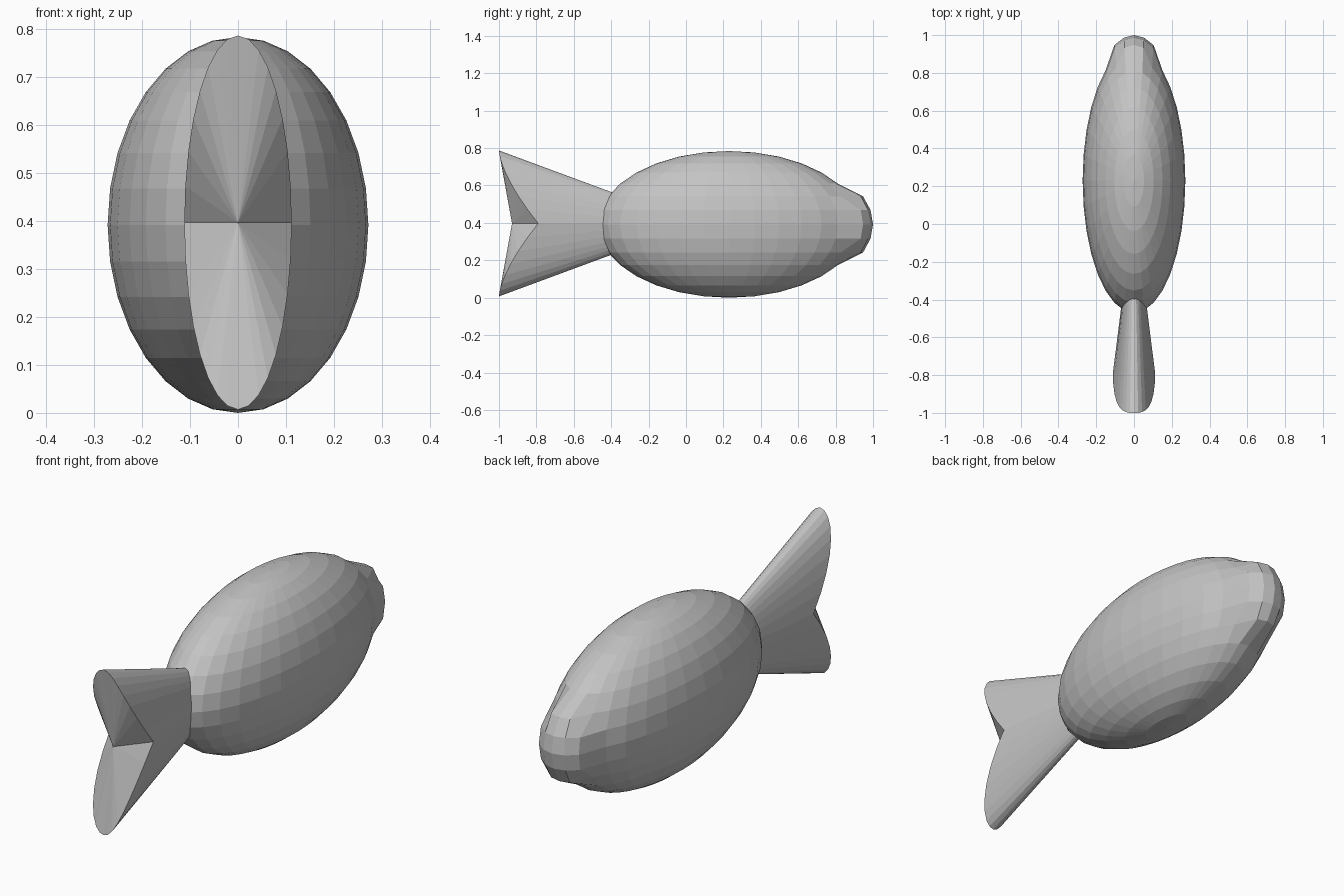
import bpy, bmesh, math
from mathutils import Matrix

if "Cube" in bpy.data.objects:
    bpy.data.objects.remove(bpy.data.objects["Cube"])

grey = bpy.data.materials.new("plain grey")
grey.diffuse_color = (0.55, 0.55, 0.55, 1)
grey.use_nodes = True
grey.node_tree.nodes["Principled BSDF"].inputs["Base Color"].default_value = grey.diffuse_color


def finish(bm, name):
    bmesh.ops.recalc_face_normals(bm, faces=bm.faces)
    mesh = bpy.data.meshes.new(name)
    bm.to_mesh(mesh)
    bm.free()
    mesh.materials.append(grey)
    obj = bpy.data.objects.new(name, mesh)
    bpy.context.collection.objects.link(obj)
    return obj


# Body: stretched sphere with the snout pulled forward
bm = bmesh.new()
bmesh.ops.create_uvsphere(bm, u_segments=32, v_segments=16, radius=1)
for v in bm.verts:
    snout = 0.07 if v.co.y > 0.88 else 0
    v.co = (v.co.x * 0.272, 0.23 + v.co.y * 0.70 + snout, 0.392 + v.co.z * 0.392)
finish(bm, "fish_body")

# Tail: flared elliptical tube with a notched, fanned end
N = 32
ZC = 0.397
bm = bmesh.new()
rim, root = [], []
for i in range(N):
    a = 2 * math.pi * i / N
    c, s = math.cos(a), math.sin(a)
    y = -1 + 0.21 * (1 - min(1, abs(s))) ** 1.5
    rim.append(bm.verts.new((0.112 * c, y, ZC + 0.39 * s)))
    root.append(bm.verts.new((0.05 * c, -0.30, ZC + 0.131 * s)))
hub = bm.verts.new((0, -0.93, ZC))
for i in range(N):
    j = (i + 1) % N
    bm.faces.new((rim[i], rim[j], root[j], root[i]))
    bm.faces.new((hub, rim[j], rim[i]))
bm.faces.new(root)
finish(bm, "tail_fin")
